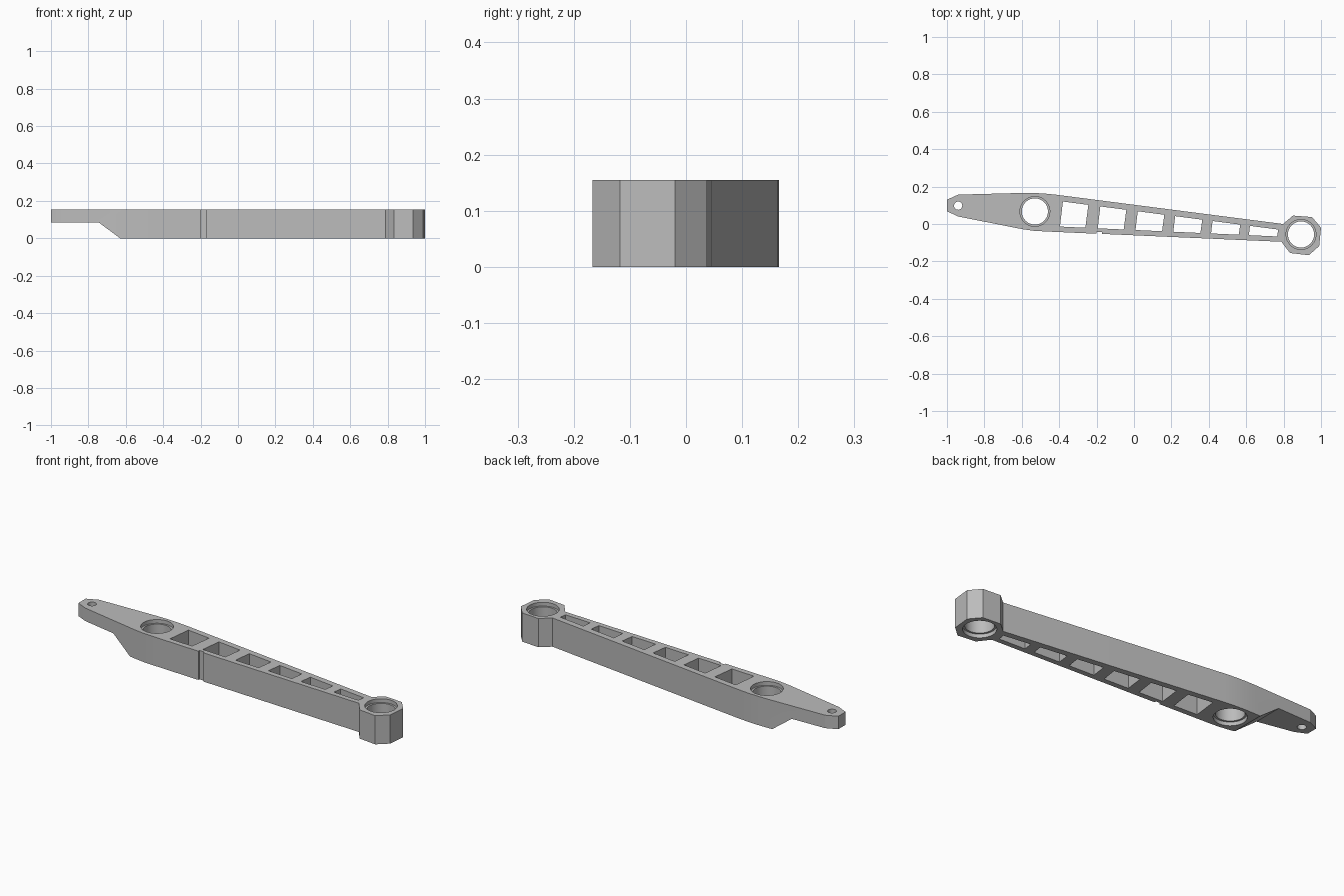
import bpy, bmesh, math
from mathutils import Vector

cube = bpy.data.objects.get("Cube")
if cube:
    bpy.data.objects.remove(cube, do_unlink=True)

HEIGHT = 0.155

metal = bpy.data.materials.new("grey metal")
metal.use_nodes = True
grey = (0.5, 0.5, 0.5, 1)
metal.diffuse_color = grey
metal.node_tree.nodes["Principled BSDF"].inputs["Base Color"].default_value = grey


def prism(name, base, sweep):
    """Extrude a closed loop of 3D points along a vector."""
    bm = bmesh.new()
    face = bm.faces.new([bm.verts.new(p) for p in base])
    new = bmesh.ops.extrude_face_region(bm, geom=[face])["geom"]
    bmesh.ops.translate(bm, vec=sweep, verts=[v for v in new if isinstance(v, bmesh.types.BMVert)])
    bmesh.ops.recalc_face_normals(bm, faces=bm.faces)
    mesh = bpy.data.meshes.new(name)
    bm.to_mesh(mesh)
    bm.free()
    mesh.materials.append(metal)
    obj = bpy.data.objects.new(name, mesh)
    bpy.context.collection.objects.link(obj)
    return obj


def upright(name, outline, z0=0.0, z1=HEIGHT):
    return prism(name, [(x, y, z0) for x, y in outline], Vector((0, 0, z1 - z0)))


def cylinder(name, centre, radius, z0, z1, sides=48):
    angles = [2 * math.pi * i / sides for i in range(sides)]
    outline = [(centre[0] + radius * math.cos(a), centre[1] + radius * math.sin(a)) for a in angles]
    return upright(name, outline, z0, z1)


def combine(target, tool, operation="DIFFERENCE"):
    tool.hide_render = True
    mod = target.modifiers.new(tool.name, "BOOLEAN")
    mod.operation, mod.solver, mod.object = operation, "EXACT", tool
    bpy.context.view_layer.objects.active = target
    bpy.ops.object.modifier_apply(modifier=mod.name)
    bpy.data.objects.remove(tool, do_unlink=True)


# Tapered arm with its pointed tip and the small notch in the front edge
arm = upright("lever_arm", [
    (-1, 0.13), (-1, 0.068), (-0.94, 0.04), (-0.6, -0.027), (-0.54, -0.036), (-0.47, -0.04),
    (-0.2, -0.052), (-0.2, -0.042), (-0.17, -0.043), (-0.17, -0.053),
    (0.79, -0.095), (0.88, -0.099), (0.88, -0.012), (0.797, 0),
    (-0.42, 0.157), (-0.48, 0.163), (-0.54, 0.166), (-0.6, 0.166), (-0.94, 0.157)])

# Faceted boss at the narrow end
boss = upright("end_boss", [
    (0.797, 0), (0.85, 0.045), (0.952, 0.037), (1, -0.02),
    (0.99, -0.118), (0.935, -0.167), (0.834, -0.155), (0.788, -0.095)])
combine(arm, boss, "UNION")

# Relief under the thin tip
relief = [(-1.1, -0.1), (-0.555, -0.1), (-0.63, 0), (-0.745, 0.085), (-1.1, 0.085)]
relief[1] = (-0.495, -0.1)
combine(arm, prism("tip_relief", [(x, -0.3, z) for x, z in relief], Vector((0, 0.6, 0))))

# Row of tapering through pockets between ribs
def pocket_top(x):
    return 0.12 - 0.13 * (x + 0.38)

def pocket_bottom(x):
    return -0.013 - 0.046 * (x + 0.396)

for i in range(6):
    left = -0.38 + 0.2 * i
    right = left + 0.136 + 0.003 * i
    slant = 0.016 - 0.002 * i
    corners = [(left, pocket_top(left)), (right, pocket_top(right)),
               (right - slant, pocket_bottom(right)), (left - slant, pocket_bottom(left))]
    combine(arm, upright("pocket", corners, -0.1, 0.3))

# Two bearing bores, recessed at both ends
for centre in [(-0.53, 0.067), (0.893, -0.056)]:
    combine(arm, cylinder("bore", centre, 0.07, -0.1, 0.3))
    for z0, z1 in [(-0.1, 0.02), (HEIGHT - 0.02, 0.3)]:
        combine(arm, cylinder("bore_recess", centre, 0.08, z0, z1))

# Pin hole in the tip
combine(arm, cylinder("pin_hole", (-0.94, 0.098), 0.022, -0.1, 0.3, 24))

bpy.ops.object.select_all(action="DESELECT")
arm.select_set(True)
bpy.context.view_layer.objects.active = arm
bpy.ops.object.shade_smooth_by_angle(angle=math.radians(20))
